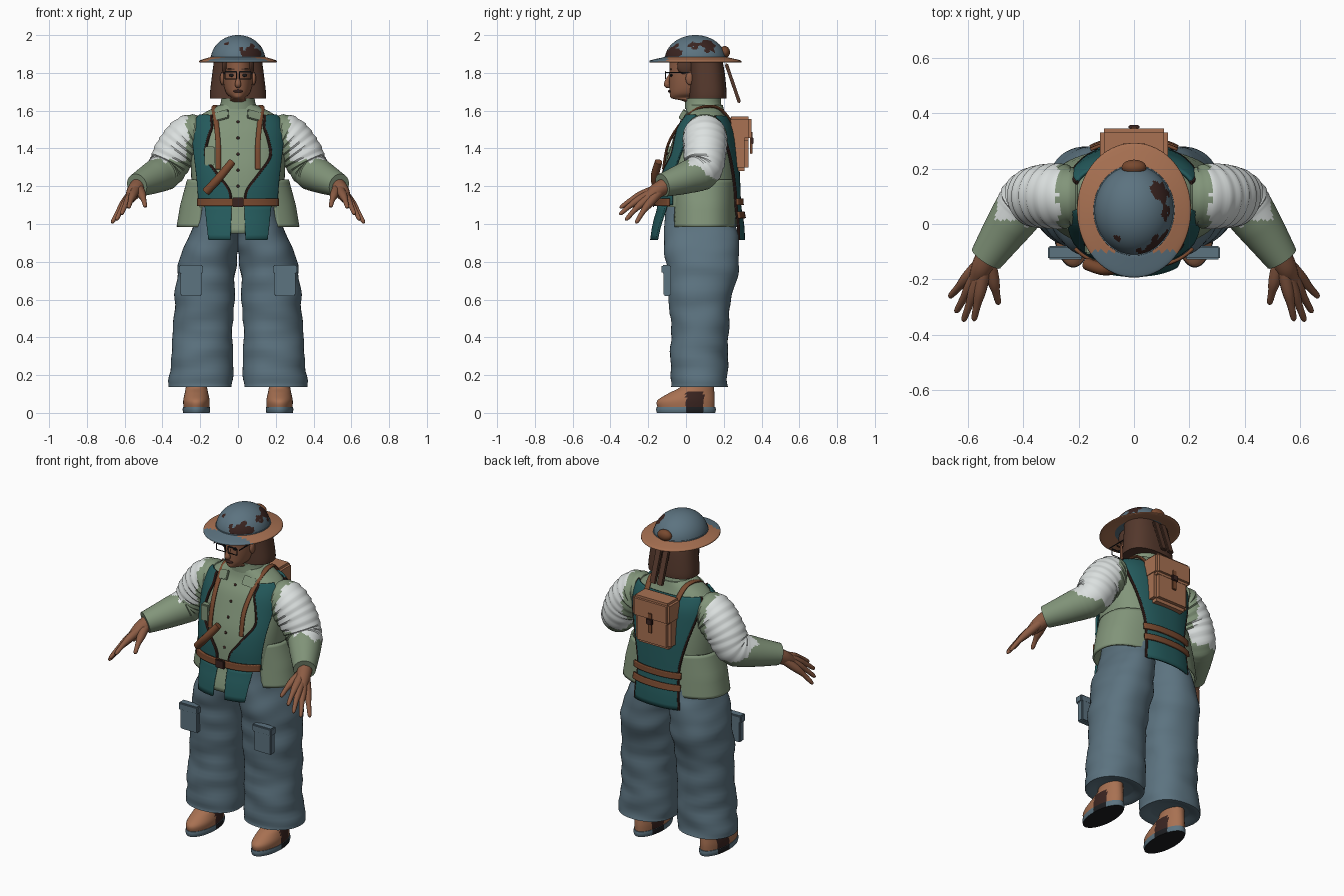
import bpy, bmesh, math
from mathutils import Vector, Matrix, noise

if "Cube" in bpy.data.objects:
    bpy.data.objects.remove(bpy.data.objects["Cube"])


def material(name, code):
    srgb = [int(code[i:i + 2], 16) / 255 for i in (0, 2, 4)]
    rgba = [((c + .055) / 1.055) ** 2.4 for c in srgb] + [1]
    m = bpy.data.materials.new(name)
    m.use_nodes = True
    m.diffuse_color = rgba
    m.node_tree.nodes["Principled BSDF"].inputs["Base Color"].default_value = rgba
    return m


steel = material("blue grey", "5c7380")
green = material("sage green", "82957a")
teal = material("deep teal", "245a5c")
white = material("bandage white", "dce1e0")
leather = material("tan leather", "a87152")
belt_brown = material("belt brown", "78492f")
skin = material("brown skin", "8c5c44")
hair = material("dark brown hair", "54382c")
rust = material("dark rust", "3a2420")
black = material("near black", "1c1d20")
made = []


# ---- helpers ----
def spline(keys, n):
    out = []
    for i in range(len(keys) - 1):
        a, b, c, d = (Vector(keys[min(max(i + k, 0), len(keys) - 1)]) for k in (-1, 0, 1, 2))
        for k in range(n):
            t = k / n
            out.append((2 * b + (c - a) * t + (2 * a - 5 * b + 4 * c - d) * t * t
                        + (3 * b - a - 3 * c + d) * t ** 3) / 2)
    return out + [Vector(keys[-1])]


def finish(name, bm, mats, pick=None):
    bmesh.ops.recalc_face_normals(bm, faces=bm.faces)
    bm.normal_update()
    if pick:
        for f in bm.faces:
            f.material_index = int(pick(f.calc_center_median(), f.normal))
    me = bpy.data.meshes.new(name)
    bm.to_mesh(me)
    bm.free()
    for m in mats if isinstance(mats, tuple) else (mats,):
        me.materials.append(m)
    ob = bpy.data.objects.new(name, me)
    bpy.context.collection.objects.link(ob)
    made.append(ob)
    return ob


def skin_rings(name, rings, mats, closed=True, pick=None):
    bm = bmesh.new()
    rows = [[bm.verts.new(p) for p in r] for r in rings]
    n = len(rows[0])
    for a, b in zip(rows, rows[1:]):
        for j in range(n if closed else n - 1):
            k = (j + 1) % n
            bm.faces.new((a[j], a[k], b[k], b[j]))
    if closed:
        bm.faces.new(rows[0])
        bm.faces.new(rows[-1])
    return finish(name, bm, mats, pick)


def oval(cx, cy, z, rx, ry, angle, power=2):
    bend = lambda v: math.copysign(abs(v) ** (2 / power), v)
    return Vector((cx + rx * bend(math.sin(angle)), cy - ry * bend(math.cos(angle)), z))


def loft(name, keys, mats, steps=4, n=40, power=2, pick=None, wrinkle=0):
    rings = []
    for cx, cy, z, rx, ry in spline(keys, steps):
        ring = [oval(cx, cy, z, rx, ry, math.tau * j / n, power) for j in range(n)]
        for p in ring:
            bump = wrinkle * noise.noise(Vector((p.x * 5, p.y * 5, p.z * 14)))
            p += Vector((p.x - cx, p.y - cy, 0)).normalized() * bump
        rings.append(ring)
    return skin_rings(name, rings, mats, pick=pick)


def limb(name, keys, mats, steps=5, n=14, flat=1, ridges=0, pick=None):
    pts = spline(keys, steps)
    pos = [p.xyz for p in pts]
    span = pos[-1] - pos[0]
    ref = Vector((0, 0, 0))
    ref[min(range(3), key=lambda i: abs(span[i]))] = 1
    rings = []
    for i, p in enumerate(pos):
        t = (pos[min(i + 1, len(pos) - 1)] - pos[max(i - 1, 0)]).normalized()
        side = t.cross(ref).normalized()
        up = side.cross(t)
        r = pts[i].w * (1 + (.05 * (i % 4) / 3 if i < ridges else 0))
        rings.append([p + side * r * flat * math.cos(math.tau * j / n)
                      + up * r * math.sin(math.tau * j / n) for j in range(n)])
    return skin_rings(name, rings, mats, pick=pick)


def box(name, loc, size, mat, bevel=.006, rot=(0, 0, 0)):
    bm = bmesh.new()
    bmesh.ops.create_cube(bm, size=1)
    bmesh.ops.scale(bm, vec=size, verts=bm.verts)
    bmesh.ops.bevel(bm, geom=bm.edges[:], offset=bevel, segments=2, affect='EDGES')
    ob = finish(name, bm, mat)
    ob.location, ob.rotation_euler = loc, rot
    return ob


def ball(name, loc, radii, mat):
    bm = bmesh.new()
    bmesh.ops.create_uvsphere(bm, u_segments=20, v_segments=12, radius=1)
    bmesh.ops.scale(bm, vec=radii, verts=bm.verts)
    bmesh.ops.translate(bm, vec=loc, verts=bm.verts)
    return finish(name, bm, mat)


def both(*objects):
    flip = Matrix.Scale(-1, 4, (1, 0, 0))
    for ob in objects:
        bpy.context.view_layer.update()
        twin = ob.copy()
        twin.data = ob.data.copy()
        twin.data.transform(flip @ ob.matrix_world)
        twin.data.flip_normals()
        twin.matrix_world = Matrix()
        twin.name, ob.name = "right_" + ob.name, "left_" + ob.name
        bpy.context.collection.objects.link(twin)
        made.append(twin)


# ---- body profile, shared by everything worn over it ----
BODY = [(0, .06, .9, .25, .235), (0, .065, 1, .245, .225), (0, .07, 1.09, .24, .205),
        (0, .07, 1.2, .245, .2), (0, .075, 1.3, .25, .19), (0, .085, 1.4, .25, .17),
        (0, .095, 1.5, .24, .145), (0, .1, 1.57, .205, .11), (0, .1, 1.63, .1, .095)]
DENSE = spline(BODY, 6)
SKIRT = [(0, .09, .98, .32, .175), (0, .09, 1.1, .3, .172), (0, .085, 1.24, .262, .175)]


def section(profile, z):
    for a, b in zip(profile, profile[1:]):
        if z <= b[2]:
            break
    return Vector(a).lerp(Vector(b), (z - a[2]) / (b[2] - a[2]))


def wrap(name, rows, mat, off=.012, profile=DENSE, trim=False, n=24):
    rings = []
    for z, start, end in spline(rows, 5):
        cx, cy, _, rx, ry = section(profile, z)
        rings.append([oval(cx, cy, z, rx + off, ry + off,
                           math.radians(start + (end - start) * j / n), 2.4) for j in range(n + 1)])
    ob = skin_rings(name, rings, mat, closed=False)
    mod = ob.modifiers.new("thickness", 'SOLIDIFY')
    mod.thickness, mod.offset = .012, 0
    if trim:
        both(limb(name + "_trim", [(*r[0], .008) for r in rings], rust, steps=1, n=8))
    return ob


def front_y(x, z, off=0):
    c = section(DENSE, z)
    return c[1] - c[4] * (1 - min(abs(x) / c[3], 1) ** 2.4) ** (1 / 2.4) - off


# ---- jacket and vest ----
loft("jacket_body", BODY[2:], green, power=2.4, n=48)
loft("collar", [(0, .095, 1.61, .105, .1), (0, .09, 1.64, .092, .095), (0, .09, 1.665, .088, .095)], green)
wrap("jacket_skirt", [(.985, 35, 325), (1.1, 35, 325), (1.235, 35, 325)], green, 0, SKIRT, n=64)
wrap("jacket_front_tail", [(.95, -9, 9), (1.1, -9, 9)], green, .004)
vest = wrap("vest_front", [(1.1, 6, 52), (1.18, 8, 52), (1.27, 22, 54), (1.36, 37, 58),
                           (1.45, 34, 64), (1.52, 30, 68), (1.575, 38, 72)], teal, trim=True)
both(vest, wrap("vest_flap", [(.915, 6, 32), (1.1, 5, 40)], teal))
wrap("vest_back", [(.915, 150, 210), (1.1, 152, 208), (1.2, 150, 210), (1.35, 140, 220),
                   (1.48, 125, 235), (1.57, 110, 250)], teal, trim=True)
wrap("front_belt", [(1.095, -50, 50), (1.135, -50, 50)], belt_brown, .026)
wrap("back_belt", [(1.1, 148, 212), (1.135, 148, 212)], belt_brown, .026)
wrap("lower_back_belt", [(1.03, 148, 212), (1.065, 148, 212)], belt_brown, .026)
box("belt_buckle", (0, -.172, 1.115), (.06, .015, .05), rust, .004)
both(box("chest_flap", (.085, front_y(.085, 1.57, .008), 1.575), (.075, .012, .055), green, .004, (-.5, .25, .3)))
for i in range(5):
    z = 1.2 + i * .085
    ball("jacket_button", (0, front_y(0, z), z), (.008, .006, .008), rust)

# ---- straps, pouch and rolled tool ----
both(limb("pack_strap", [(.1, .25, 1.53, .016), (.115, .17, 1.615, .016), (.125, .06, 1.61, .016),
                         (.115, -.03, 1.53, .014), (.105, -.095, 1.42, .014),
                         (.105, -.12, 1.29, .014)], belt_brown, flat=.5))
box("strap_pouch", (-.15, front_y(.15, 1.36, .015), 1.36), (.055, .04, .1), green)
limb("rolled_tool", [(-.17, -.145, 1.17, .022), (-.1, -.165, 1.245, .022), (-.03, -.145, 1.33, .02)], belt_brown)

# ---- backpack ----
box("backpack", (0, .275, 1.425), (.235, .11, .29), leather, .02)
box("backpack_lid", (0, .285, 1.505), (.245, .122, .13), leather, .014)
box("backpack_strap", (0, .345, 1.43), (.025, .012, .12), belt_brown, .003)
box("backpack_buckle", (0, .351, 1.44), (.04, .014, .035), rust, .003)

# ---- arms: sleeves with wound bandage, and hands ----
def bandaged(c, _):
    fray = noise.noise(c * 22) * .035
    return c.x > .272 + fray * .6 and c.z > 1.34 - .65 * c.y + fray


both(limb("sleeve", [(.19, .1, 1.48, .085), (.255, .1, 1.465, .112), (.33, .1, 1.38, .11),
                     (.385, .085, 1.285, .098), (.45, 0, 1.245, .085), (.535, -.125, 1.205, .062)],
          (green, white), steps=12, n=56, ridges=42, pick=bandaged))
wrist = Vector((.53, -.115, 1.2))
both(limb("wrist", [(*wrist, .042), (.55, -.16, 1.172, .04), (.575, -.21, 1.13, .026)], skin))
for finger, tip in (("thumb", (.49, -.29, 1.09)), ("index_finger", (.58, -.35, 1.085)),
                    ("middle_finger", (.618, -.352, 1.05)), ("ring_finger", (.645, -.32, 1.02)),
                    ("little_finger", (.668, -.265, 1.005))):
    tip = Vector(tip)
    joint = lambda t, lift: wrist.lerp(tip, t) + Vector((0, 0, lift))
    both(limb(finger, [(*wrist, .026), (*joint(.5, .012), .023), (*joint(.75, .012), .0145),
                       (*joint(.95, .002), .011), (*tip, .004)], skin, n=12))

# ---- trousers ----
both(loft("trouser_leg", [(.195, .07, .155, .1, .09), (.195, .07, .138, .162, .148), (.195, .07, .16, .166, .152),
                          (.19, .07, .3, .16, .15), (.185, .075, .45, .16, .152), (.175, .075, .6, .158, .165),
                          (.165, .09, .76, .152, .192), (.143, .08, .88, .142, .2),
                          (.118, .075, 1, .118, .19), (.11, .07, 1.1, .1, .18)],
          steel, steps=6, n=48, power=2.2, wrinkle=.012),
     box("cargo_pocket", (.248, -.1, .69), (.115, .04, .14), steel),
     box("cargo_pocket_flap", (.248, -.104, .76), (.128, .05, .045), steel))

# ---- boots ----
both(loft("boot", [(.22, 0, .025, .068, .15), (.22, 0, .065, .07, .152), (.22, .03, .105, .062, .12),
                   (.22, .06, .14, .056, .088), (.22, .06, .2, .055, .085)], (leather, rust), n=48, steps=5,
          pick=lambda c, n: 0 < c.y < .095 and c.z < .11),
     loft("boot_sole", [(.22, 0, 0, .07, .154), (.22, 0, .016, .073, .158), (.22, 0, .032, .071, .156)],
          (steel, black), pick=lambda c, n: n.z < -.8 or 0 < c.y < .095))

# ---- head ----
loft("head", [(0, .08, 1.58, .058, .06), (0, .065, 1.645, .056, .07), (0, 0, 1.665, .036, .075),
              (0, .01, 1.69, .06, .096), (0, .025, 1.73, .074, .113), (0, .035, 1.79, .08, .124),
              (0, .04, 1.88, .08, .125)], skin, steps=6)
limb("nose", [(0, -.078, 1.795, .009), (0, -.097, 1.76, .012), (0, -.1, 1.738, .017), (0, -.085, 1.728, .01)], skin)
ball("lips", (0, -.086, 1.703), (.026, .009, .008), rust)
both(ball("ear", (.083, .02, 1.77), (.012, .022, .034), skin),
     ball("eye", (.033, -.078, 1.787), (.015, .007, .008), black),
     box("eyebrow", (.035, -.081, 1.818), (.045, .012, .008), hair, .003),
     ball("temple_hair", (.068, 0, 1.835), (.018, .048, .045), hair),
     box("glasses_arm", (.085, -.045, 1.803), (.005, .13, .006), black, .001))
for dx, dz, w, h in ((0, .019, .062, .007), (0, -.019, .062, .004), (.03, 0, .005, .04), (-.03, 0, .005, .04)):
    both(box("glasses_frame", (.038 + dx, -.108, 1.787 + dz), (w, .005, h), black, .001))
loft("hair", [(0, .115, 1.665, .148, .1), (0, .115, 1.7, .148, .1), (0, .11, 1.8, .136, .095),
              (0, .1, 1.88, .125, .09)], hair, power=2.5)
both(box("hanging_tail", (.024, .248, 1.745), (.04, .018, .22), hair, .005, (.33, 0, 0)))

# ---- helmet ----
CHIPS = [((.045, -.09, 1.9), .04), ((.1, -.06, 1.91), .04), ((.1, .12, 1.945), .042),
         ((.11, .04, 1.94), .022), ((-.06, -.05, 1.955), .012)]


def chipped(c, _):
    return any((c - Vector(p)).length < r + .03 * noise.noise(c * 35) for p, r in CHIPS)


dome = [(0, .05, 1.87 + .13 * math.sin(a), .144 * math.cos(a), .162 * math.cos(a))
        for a in (math.pi / 2 * min(i / 40, .995) for i in range(41))]
loft("helmet_dome", dome, (steel, rust), steps=1, n=120, pick=chipped)
loft("helmet_brim", [(0, .05, 1.872, .12, .14), (0, .05, 1.855, .195, .232), (0, .05, 1.862, .206, .243),
                     (0, .05, 1.869, .195, .23), (0, .05, 1.884, .145, .163)], (leather, steel), n=80,
     pick=lambda c, n: c.y < -.1 and n.z > 0)
loft("helmet_band", [(0, .05, 1.875, .148, .166), (0, .05, 1.888, .146, .164)], steel, n=80)
ball("helmet_rear_stud", (0, .205, 1.91), (.045, .028, .032), belt_brown)
ball("helmet_top_rivet", (0, .05, 1.996), (.01, .01, .004), steel)

# ---- shading ----
bpy.ops.object.select_all(action='DESELECT')
for ob in made:
    ob.select_set(True)
bpy.context.view_layer.objects.active = made[0]
bpy.ops.object.shade_smooth_by_angle(angle=math.radians(40))
